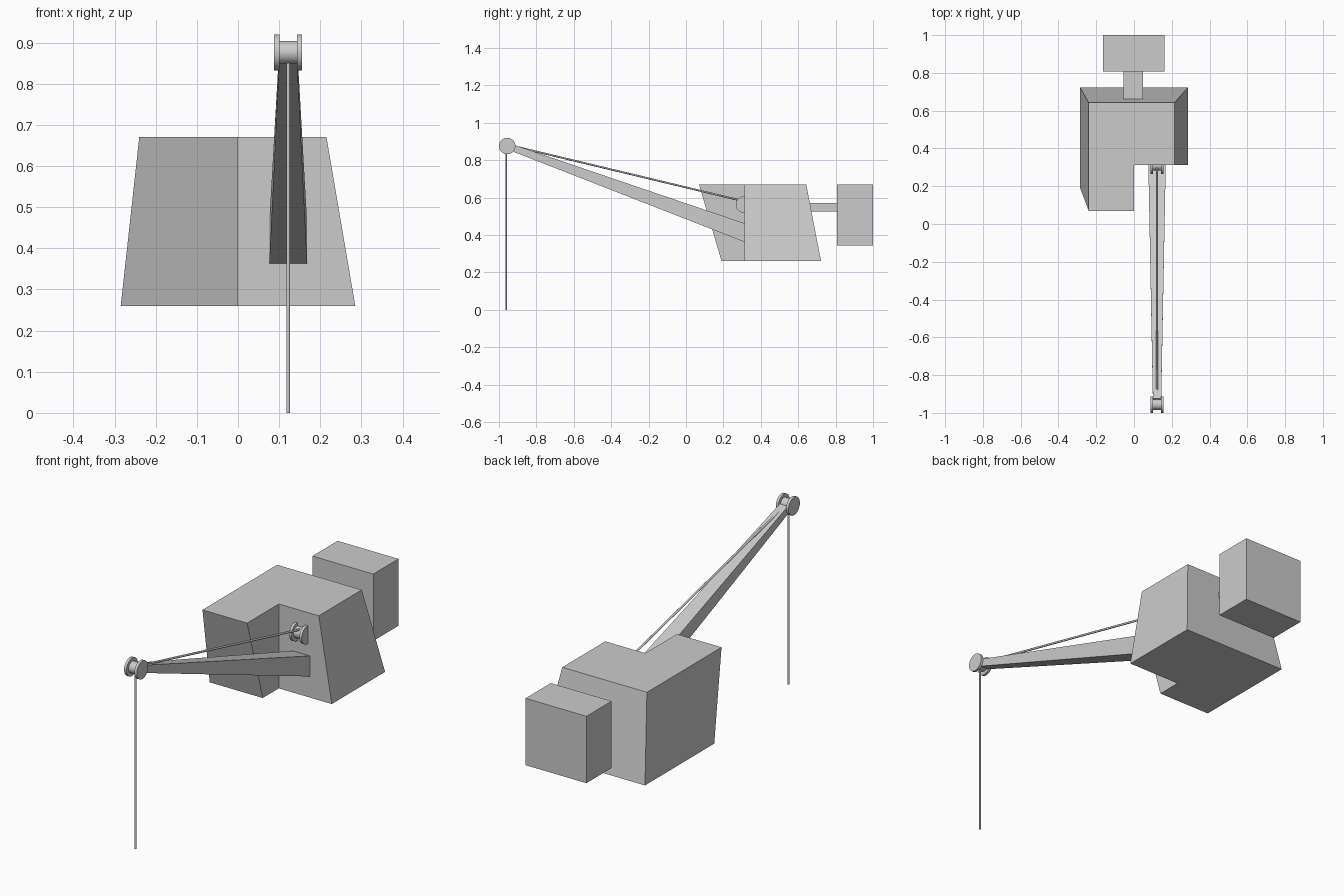
import bpy, bmesh, math
from mathutils import Vector

if "Cube" in bpy.data.objects:
    bpy.data.objects.remove(bpy.data.objects["Cube"])


def loft(name, a, b):
    """Closed solid between two matching outlines."""
    bm = bmesh.new()
    va = [bm.verts.new(p) for p in a]
    vb = [bm.verts.new(p) for p in b]
    bm.faces.new(va)
    bm.faces.new(vb)
    n = len(a)
    for i in range(n):
        j = (i + 1) % n
        bm.faces.new((va[i], va[j], vb[j], vb[i]))
    bmesh.ops.recalc_face_normals(bm, faces=bm.faces)
    me = bpy.data.meshes.new(name)
    bm.to_mesh(me)
    bm.free()
    ob = bpy.data.objects.new(name, me)
    bpy.context.collection.objects.link(ob)
    return ob


def box(name, x0, x1, y0, y1, z0, z1):
    ring = [(x0, y0), (x1, y0), (x1, y1), (x0, y1)]
    return loft(name, [(x, y, z0) for x, y in ring], [(x, y, z1) for x, y in ring])


def rod(name, p, q, r, sides):
    p, q = Vector(p), Vector(q)
    bpy.ops.mesh.primitive_cylinder_add(vertices=sides, radius=r, depth=(q - p).length,
                                        location=(p + q) / 2)
    ob = bpy.context.object
    ob.name = name
    ob.rotation_mode = 'QUATERNION'
    ob.rotation_quaternion = (q - p).to_track_quat('Z', 'Y')
    bpy.ops.object.shade_smooth_by_angle(angle=math.radians(35))
    return ob


BOOM_X = 0.122


def spool(name, y, z):
    # core drum with a flange at each end
    for part, x0, x1, r in (("drum", -0.025, 0.025, 0.028),
                            ("left_flange", -0.034, -0.021, 0.044),
                            ("right_flange", 0.021, 0.034, 0.044)):
        rod(f"{name}_{part}", (BOOM_X + x0, y, z), (BOOM_X + x1, y, z), r, 32)


# L-shaped cab with leaning outer walls and an upright notch
bottom = [(-0.285, 0.19), (0, 0.19), (0, 0.313), (0.285, 0.313), (0.285, 0.722), (-0.285, 0.722)]
top = [(-0.24, 0.07), (0, 0.07), (0, 0.313), (0.215, 0.313), (0.215, 0.643), (-0.24, 0.643)]
loft("cab", [(x, y, 0.26) for x, y in bottom], [(x, y, 0.67) for x, y in top])

# Counterweight and its connecting arm
box("counterweight", -0.165, 0.162, 0.807, 1.0, 0.345, 0.67)
box("counterweight_arm", -0.055, 0.047, 0.62, 0.82, 0.525, 0.572)


# Tapered boom
def boom_end(half, y0, z0, y1, z1):
    return [(BOOM_X - half, y0, z0), (BOOM_X + half, y0, z0),
            (BOOM_X + half, y1, z1), (BOOM_X - half, y1, z1)]


loft("boom", boom_end(0.046, 0.315, 0.362, 0.315, 0.462),
     boom_end(0.022, -0.935, 0.85, -0.925, 0.884))

# Winch spool and tip pulley
spool("tip_pulley", -0.956, 0.876)
spool("winch", 0.31, 0.563)

# Cables
rod("boom_cable", (BOOM_X, -0.945, 0.881), (BOOM_X, 0.30, 0.583), 0.005, 12)
rod("hoist_cable", (BOOM_X, -0.961, 0), (BOOM_X, -0.961, 0.87), 0.0045, 12)
